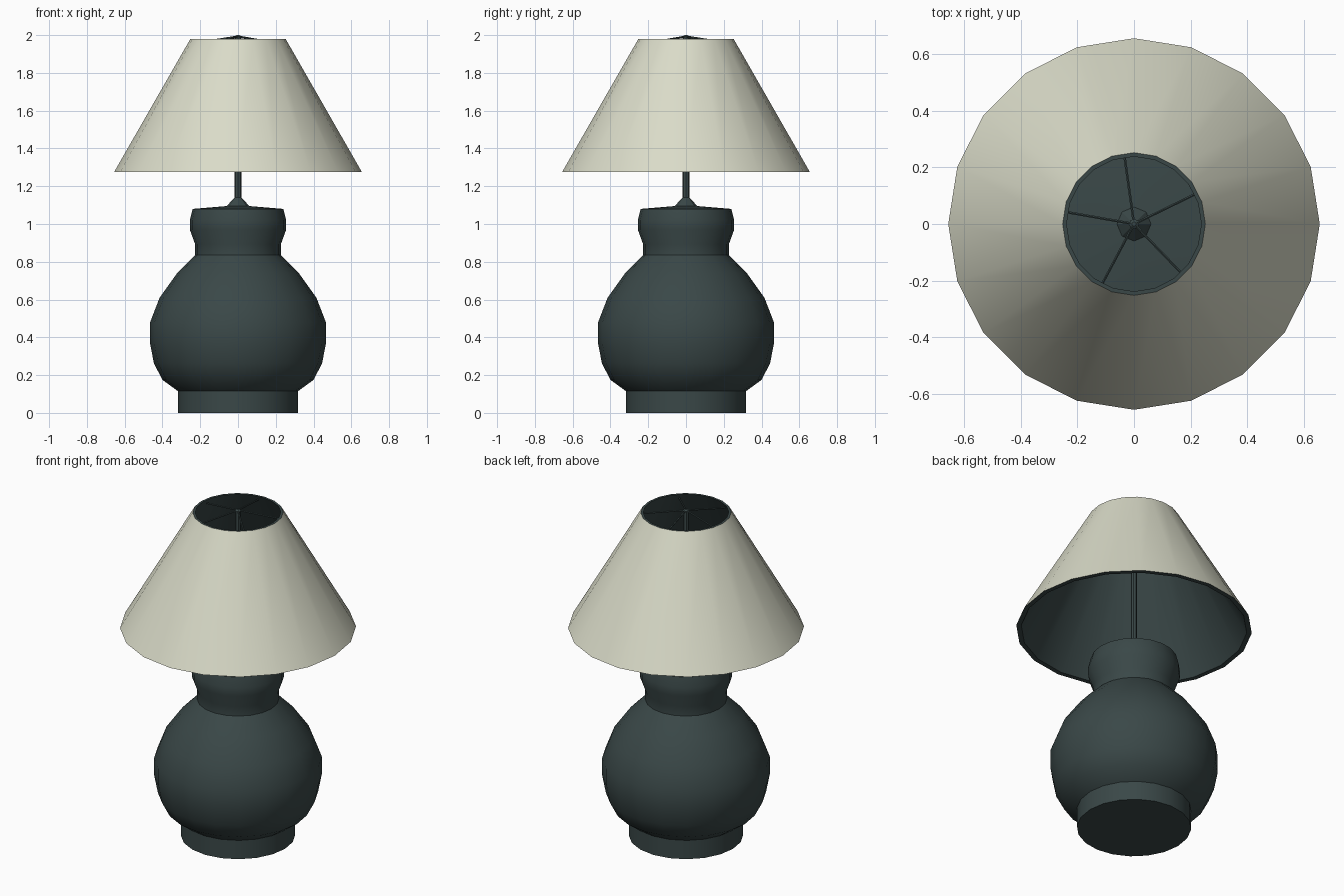
import bpy, bmesh, math
from mathutils import Vector

if "Cube" in bpy.data.objects:
    bpy.data.objects.remove(bpy.data.objects["Cube"])


def material(name, rgb):
    m = bpy.data.materials.new(name)
    m.diffuse_color = (*rgb, 1)
    m.use_nodes = True
    m.node_tree.nodes["Principled BSDF"].inputs["Base Color"].default_value = m.diffuse_color
    return m


DARK = material("dark slate", (0.042, 0.064, 0.064))
CREAM = material("cream fabric", (0.70, 0.71, 0.58))


def finish(name, bm, mats, angle=30):
    bmesh.ops.recalc_face_normals(bm, faces=bm.faces)
    me = bpy.data.meshes.new(name)
    bm.to_mesh(me)
    bm.free()
    for m in mats:
        me.materials.append(m)
    ob = bpy.data.objects.new(name, me)
    bpy.context.collection.objects.link(ob)
    bpy.ops.object.select_all(action='DESELECT')
    ob.select_set(True)
    bpy.context.view_layer.objects.active = ob
    bpy.ops.object.shade_smooth_by_angle(angle=math.radians(angle))
    return ob


def lathe(profile, sides, closed=False):
    """Revolve (radius, height) points; open profiles get end caps."""
    bm = bmesh.new()
    rings = [[bm.verts.new((r * math.cos(2 * math.pi * i / sides),
                            r * math.sin(2 * math.pi * i / sides), z))
              for i in range(sides)] for r, z in profile]
    pairs = list(zip(rings, rings[1:]))
    if closed:
        pairs.append((rings[-1], rings[0]))
    bands = []
    for a, b in pairs:
        bands.append([bm.faces.new((a[i], a[(i + 1) % sides], b[(i + 1) % sides], b[i]))
                      for i in range(sides)])
    if not closed:
        bm.faces.new(rings[0][::-1])
        bm.faces.new(rings[-1])
    return bm, bands


# gourd-shaped body: foot, belly, neck and lid
bm, _ = lathe([(.318, 0), (.318, .115), (.40, .175), (.445, .262), (.466, .37), (.466, .478),
               (.415, .61), (.322, .74), (.227, .835), (.227, .893), (.255, .97),
               (.255, 1.02), (.24, 1.08), (.06, 1.095)], 20)
finish("lamp_body", bm, [DARK])

# stem with its small conical collar
bm, _ = lathe([(.062, 1.093), (.02, 1.138), (.018, 1.14), (.018, 1.992), (.008, 2.0)], 8)
finish("stem", bm, [DARK])

# shade: cream outside, dark rims and lining
bm, bands = lathe([(.656, 1.275), (.252, 1.98), (.238, 1.98), (.628, 1.275)], 20, closed=True)
for f in bands[0]:
    f.material_index = 1
finish("shade", bm, [DARK, CREAM])

# five thin spokes from the stem down to the shade
bm = bmesh.new()
for k in range(5):
    a = math.radians(26 + 72 * k)
    p = Vector((0, 0, 1.993))
    q = Vector((.245 * math.cos(a), .245 * math.sin(a), 1.955))
    rod = bmesh.ops.create_cone(bm, cap_ends=True, segments=6, radius1=.005, radius2=.005,
                                depth=(q - p).length)["verts"]
    bmesh.ops.rotate(bm, verts=rod, matrix=(q - p).to_track_quat('Z', 'Y').to_matrix())
    bmesh.ops.translate(bm, verts=rod, vec=(p + q) / 2)
finish("shade_spokes", bm, [DARK])
